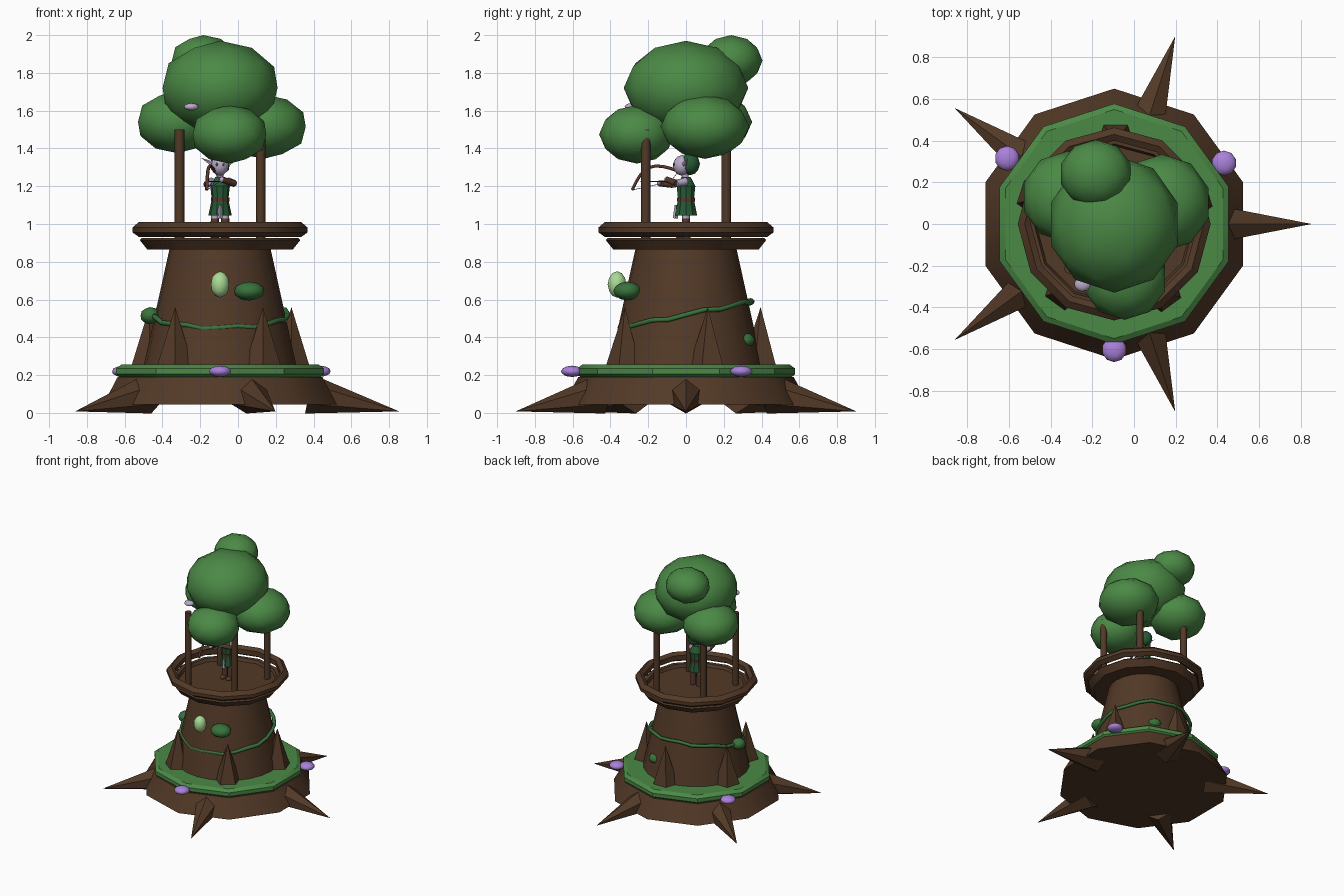
import bpy, bmesh, math
from mathutils import Vector, Matrix

cube = bpy.data.objects.get("Cube")
if cube:
    bpy.data.objects.remove(cube, do_unlink=True)

AXIS = Vector((-0.095, 0, 0))   # centre line of the tower


def material(name, r, g, b):
    m = bpy.data.materials.new(name)
    m.use_nodes = True
    m.diffuse_color = (r, g, b, 1)
    m.node_tree.nodes["Principled BSDF"].inputs["Base Color"].default_value = (r, g, b, 1)
    return m


BARK = material("bark brown", .085, .041, .02)
LEAF = material("foliage green", .07, .25, .06)
VINE = material("vine green", .04, .17, .045)
CLOTH = material("tunic green", .02, .1, .035)
PURPLE = material("flower purple", .4, .22, .7)
LILAC = material("pale lilac", .5, .4, .58)
GLOW = material("pale green", .4, .7, .3)
LEATHER = material("leather brown", .1, .04, .025)


def finish(name, bm, mat, angle=32):
    """Turn a bmesh into a shaded object."""
    bmesh.ops.recalc_face_normals(bm, faces=bm.faces)
    me = bpy.data.meshes.new(name)
    bm.to_mesh(me)
    bm.free()
    me.materials.append(mat)
    me.shade_smooth()
    me.set_sharp_from_angle(angle=math.radians(angle))
    ob = bpy.data.objects.new(name, me)
    bpy.context.collection.objects.link(ob)
    return ob


def lathe(name, profile, sides, mat, phase=0.0, ring=False, at=AXIS, squash=1.0):
    """Spin (radius, height) points; ring=True closes the profile into a hoop."""
    bm = bmesh.new()
    loops = []
    for r, z in profile:
        angles = [math.radians(phase) + math.tau * i / sides for i in range(sides)]
        loops.append([bm.verts.new(at + Vector((r * math.cos(a), r * squash * math.sin(a), z)))
                      for a in angles])
    pairs = list(zip(loops, loops[1:] + loops[:1])) if ring else list(zip(loops, loops[1:]))
    for a, b in pairs:
        for i in range(sides):
            j = (i + 1) % sides
            bm.faces.new((a[i], a[j], b[j], b[i]))
    if not ring:
        bm.faces.new(loops[0])
        bm.faces.new(loops[-1])
    return finish(name, bm, mat)


def blob(name, centre, size, mat, detail=2):
    """Scaled icosphere."""
    bm = bmesh.new()
    bmesh.ops.create_icosphere(bm, subdivisions=detail, radius=1)
    bmesh.ops.transform(bm, matrix=Matrix.Translation(centre) @ Matrix.Diagonal((*size, 1)), verts=bm.verts)
    return finish(name, bm, mat, 45)


def taper(name, a, b, ra, rb, sides, mat):
    """Cone or tube from point a to point b."""
    a, b = Vector(a), Vector(b)
    bm = bmesh.new()
    bmesh.ops.create_cone(bm, cap_ends=True, segments=sides, radius1=ra, radius2=rb, depth=(b - a).length)
    turn = (b - a).to_track_quat('Z', 'Y').to_matrix().to_4x4()
    bmesh.ops.transform(bm, matrix=Matrix.Translation((a + b) / 2) @ turn, verts=bm.verts)
    return finish(name, bm, mat, 46 if sides > 6 else 30)


def tube(name, points, radius, mat, cyclic=False):
    """Round tube along a path."""
    cu = bpy.data.curves.new(name, 'CURVE')
    cu.dimensions = '3D'
    cu.bevel_depth = radius
    cu.bevel_resolution = 1
    cu.use_fill_caps = True
    sp = cu.splines.new('POLY')
    sp.points.add(len(points) - 1)
    for p, co in zip(sp.points, points):
        p.co = (*co, 1)
    sp.use_cyclic_u = cyclic
    cu.materials.append(mat)
    ob = bpy.data.objects.new(name, cu)
    bpy.context.collection.objects.link(ob)
    return ob


def polar(deg, r, z):
    a = math.radians(deg)
    return AXIS + Vector((r * math.cos(a), r * math.sin(a), z))


# Stump: base, moss and trunk
lathe("stump_base", [(.65, .045), (.57, .19)], 10, BARK, 18)
lathe("moss_ring", [(.3, .19), (.56, .19), (.578, .205), (.578, .235), (.55, .255), (.3, .255)],
      10, LEAF, 18, ring=True)
lathe("trunk", [(.415, .2), (.265, .88)], 24, BARK)

# Ground roots and upright root spikes
for i in range(5):
    taper(f"ground_root_{i}", polar(72 * i, .47, .1), polar(72 * i, .948, .008), .105, 0, 6, BARK)
    spike = 72 * i - 55
    taper(f"root_spike_{i}", polar(spike, .395, .25), polar(spike, .395, .56), .1, 0, 5, BARK)

# Platform and railing
lathe("deck", [(.385, .865), (.425, .915), (.415, .925), (.385, .925), (.375, .9)], 12, BARK)
lathe("railing", [(.43, .932), (.463, .955), (.463, .982), (.43, 1.01), (.40, .99), (.40, .95)],
      12, BARK, ring=True)

# Posts holding up the canopy
for i, (sx, sy) in enumerate([(-1, -1), (1, -1), (-1, 1), (1, 1)]):
    x, y = AXIS.x + sx * .215, sy * .213
    taper(f"post_{i}", (x, y, .89), (x, y, 1.5), .026, .026, 8, BARK)

# Canopy
for name, c, s in [
        ("crown", (-.095, 0, 1.72), (.32, .33, .25)),
        ("front", (-.045, -.26, 1.475), (.205, .2, .155)),
        ("left", (.135, .1, 1.515), (.235, .235, .17)),
        ("right", (-.32, .13, 1.54), (.22, .22, .165)),
        ("top", (-.183, .24, 1.865), (.175, .165, .135))]:
    blob("canopy_" + name, c, s, LEAF)

# Vine and leaf clumps around the trunk
path = []
for k in range(24):
    d = 15 * k
    s = math.sin(math.radians(d))
    path.append(polar(d, .36 - .01 * abs(s), .52 + .07 * s + .008 * math.sin(k * 2.1)))
tube("vine", path, .014, VINE, cyclic=True)
blob("leaf_front", (.06, -.31, .645), (.083, .075, .05), VINE)
blob("leaf_right", (-.465, -.03, .515), (.053, .055, .045), VINE)
blob("leaf_back", (.06, .31, .385), (.055, .055, .04), VINE)

# Flowers and glowing orb
for i, d in enumerate((29, 148.5, 270)):
    blob(f"flower_{i}", polar(d, .603, .22), (.06, .06, .03), PURPLE)
blob("canopy_blossom", (-.247, -.29, 1.62), (.04, .035, .02), LILAC)
blob("glow_orb", (-.095, -.365, .68), (.05, .05, .07), GLOW)

# Archer: legs and boots
X = AXIS.x
for side in (-1, 1):
    x = X + side * .027
    taper("leg", (x, 0, 1.0), (x, 0, 1.08), .019, .022, 8, LILAC)
    taper("boot", (x, 0, .92), (x, 0, 1.03), .024, .022, 8, LEATHER)
    blob("boot_toe", (x, -.02, .935), (.022, .035, .018), LEATHER)
    blob("eye", (X + side * .018, -.064, 1.315), (.008, .005, .01), CLOTH, 1)
    taper("ear", (X + side * .035, -.01, 1.315), (X + side * .1, .01, 1.35), .015, 0, 5, LILAC)

# Archer: tunic, belt, head and hood
lathe("tunic", [(.062, 1.045), (.044, 1.13), (.052, 1.2), (.025, 1.25)], 10, CLOTH)
lathe("belt", [(.049, 1.12), (.049, 1.14)], 10, LEATHER)
taper("sash", (X, -.052, 1.1), (X, -.056, 1.03), .008, .014, 4, LILAC)
taper("neck", (X, 0, 1.23), (X, -.01, 1.28), .018, .018, 8, LILAC)
blob("head", (X, -.02, 1.31), (.048, .05, .055), LILAC)
blob("hood", (X, .022, 1.318), (.054, .052, .06), CLOTH)

# Archer: arms reaching to the bow
for x0, elbow, hand in [(X - .045, (X - .07, -.07, 1.21), (X - .06, -.14, 1.215)),
                        (X + .045, (X + .075, -.05, 1.215), (X + .01, -.1, 1.235))]:
    taper("sleeve", (x0, 0, 1.225), elbow, .022, .018, 8, LILAC)
    taper("bracer", elbow, hand, .019, .016, 8, LEATHER)
    blob("hand", hand, (.017, .017, .017), LILAC, 1)

# Bow, string and arrow
tip_a, tip_b = Vector((X - .07, -.285, 1.18)), Vector((X - .03, -.04, 1.28))
bulge = Vector((-.01, -.03, .07))
tube("bow", [tip_a.lerp(tip_b, t / 8) + bulge * math.sin(math.pi * t / 8) for t in range(9)], .009, LEATHER)
tube("bow_string", [tip_a, (X, -.08, 1.225), tip_b], .002, LILAC)
tube("arrow", [(X - .07, -.24, 1.225), (X, -.06, 1.225)], .003, LEATHER)
